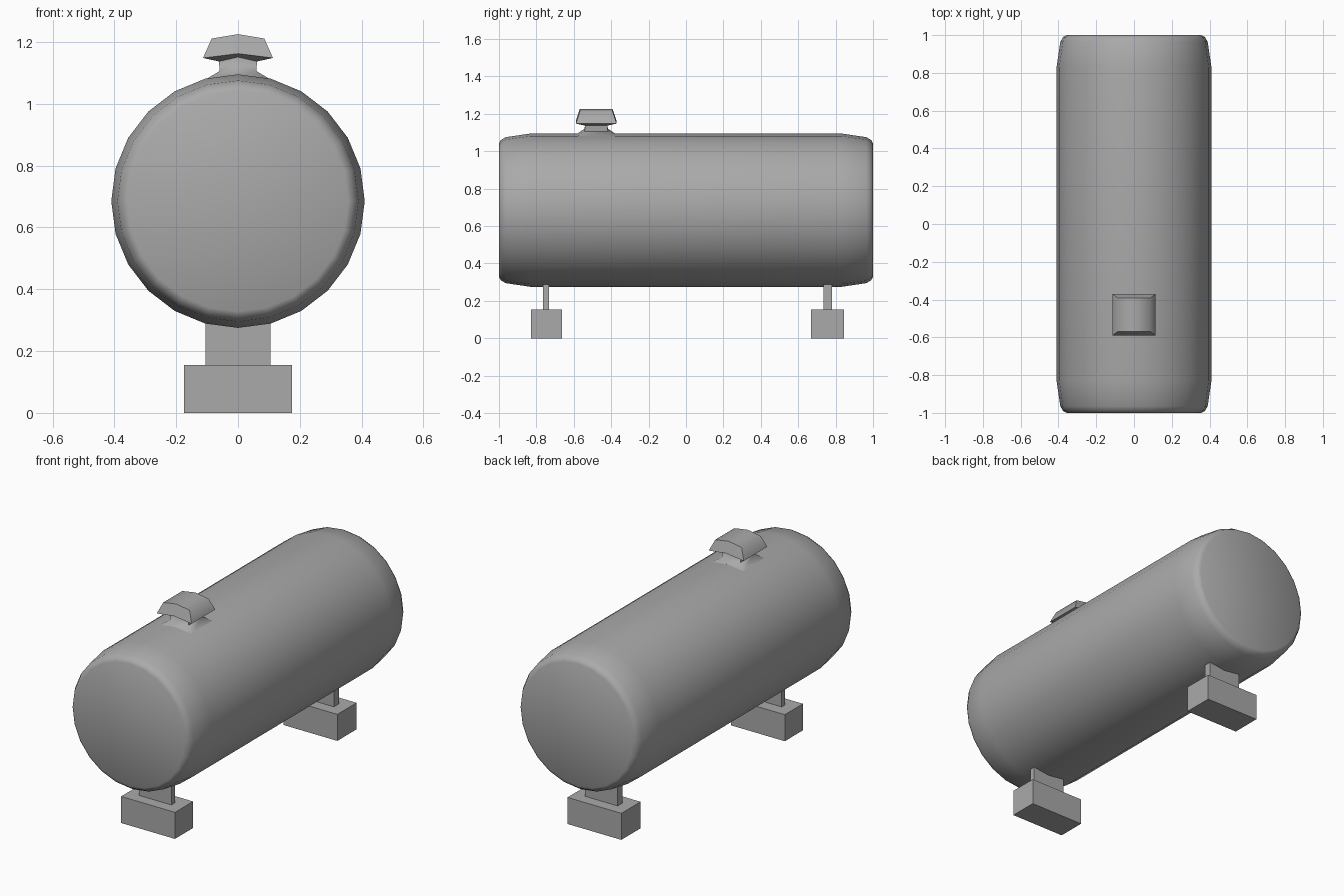
import bpy
import bmesh
from math import sin, cos, pi, radians

cube = bpy.data.objects.get("Cube")
if cube:
    bpy.data.objects.remove(cube, do_unlink=True)

# Single painted-metal colour
grey = bpy.data.materials.new("plain_grey")
grey.use_nodes = True
colour = (0.4, 0.4, 0.4, 1)
grey.diffuse_color = colour
grey.node_tree.nodes["Principled BSDF"].inputs["Base Color"].default_value = colour

RADIUS, AXIS_Z, SIDES = 0.41, 0.685, 24


def finish(name, bm, smooth=None):
    bmesh.ops.recalc_face_normals(bm, faces=bm.faces)
    mesh = bpy.data.meshes.new(name)
    bm.to_mesh(mesh)
    bm.free()
    mesh.materials.append(grey)
    obj = bpy.data.objects.new(name, mesh)
    bpy.context.collection.objects.link(obj)
    if smooth:
        bpy.ops.object.select_all(action="DESELECT")
        obj.select_set(True)
        bpy.context.view_layer.objects.active = obj
        bpy.ops.object.shade_smooth_by_angle(angle=radians(smooth))
    return obj


def loft(bm, loops):
    """Join successive closed loops of points with quads."""
    rings = [[bm.verts.new(p) for p in loop] for loop in loops]
    for a, b in zip(rings, rings[1:]):
        for i in range(len(a)):
            j = (i + 1) % len(a)
            bm.faces.new((a[i], a[j], b[j], b[i]))
    return rings


def box(name, half_x, y0, y1, z0, z1):
    bm = bmesh.new()
    bmesh.ops.create_cube(bm, size=1)
    for v in bm.verts:
        v.co = (v.co.x * 2 * half_x,
                (y0 + y1) / 2 + v.co.y * (y1 - y0),
                (z0 + z1) / 2 + v.co.z * (z1 - z0))
    return finish(name, bm)


# Horizontal tank: rounded shoulder profile mirrored to both ends
shoulder = [(0.83, RADIUS), (0.965, 0.39), (0.99, 0.375), (1.0, 0.357)]
profile = [(-y, r) for y, r in reversed(shoulder)] + shoulder
bm = bmesh.new()
rings = loft(bm, [[(r * sin(2 * pi * i / SIDES), y, AXIS_Z + r * cos(2 * pi * i / SIDES))
                   for i in range(SIDES)] for y, r in profile])
bm.faces.new(rings[0])
bm.faces.new(rings[-1])
finish("tank", bm, 45)

# Filler cap: flared neck and square hat, arched across the tank
HATCH_Y, ARCH = -0.48, 0.014
levels = [(0.106, 0.105, 1.078), (0.059, 0.062, 1.106), (0.062, 0.06, 1.137),
          (0.113, 0.109, 1.148), (0.085, 0.088, 1.211)]
bm = bmesh.new()
rings = loft(bm, [[(sx * hx, HATCH_Y + sy * hy, z + (ARCH if sx == 0 else 0))
                   for sx, sy in ((-1, -1), (0, -1), (1, -1), (1, 1), (0, 1), (-1, 1))]
                  for hx, hy, z in levels])
top = rings[-1]
bm.faces.new((top[0], top[1], top[4], top[5]))
bm.faces.new((top[1], top[2], top[3], top[4]))
finish("filler_cap", bm, 60)

# Supports: block footing with a thin plate rising into the tank
for end, foot, plate in (("front", (-0.83, -0.663), (-0.765, -0.733)),
                         ("rear", (0.668, 0.845), (0.735, 0.78))):
    box(end + "_footing", 0.174, *foot, 0, 0.155)
    box(end + "_support_plate", 0.105, *plate, 0.155, 0.3)
